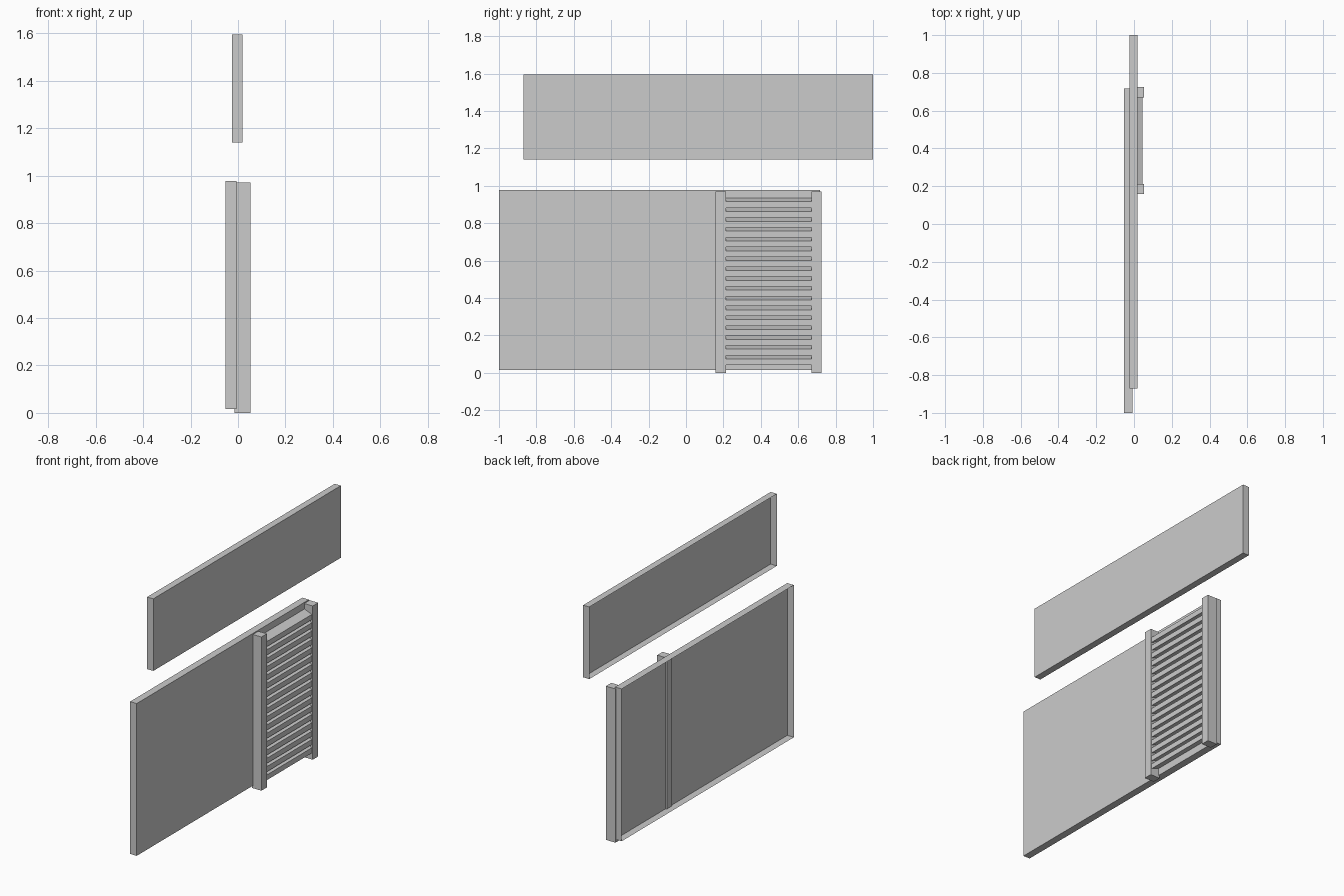
import bpy, bmesh

if "Cube" in bpy.data.objects:
    bpy.data.objects.remove(bpy.data.objects["Cube"])


def finish(name, bm):
    bmesh.ops.recalc_face_normals(bm, faces=bm.faces)
    mesh = bpy.data.meshes.new(name)
    bm.to_mesh(mesh)
    bm.free()
    obj = bpy.data.objects.new(name, mesh)
    bpy.context.collection.objects.link(obj)
    return obj


def prism(name, profile, y0, y1, open_back=False):
    """Extrude an (x, z) profile along y; optionally drop the -x face."""
    bm = bmesh.new()
    face = bm.faces.new([bm.verts.new((x, y0, z)) for x, z in profile])
    out = bmesh.ops.extrude_face_region(bm, geom=[face], use_keep_orig=True)
    moved = [g for g in out["geom"] if isinstance(g, bmesh.types.BMVert)]
    bmesh.ops.translate(bm, verts=moved, vec=(0, y1 - y0, 0))
    bmesh.ops.recalc_face_normals(bm, faces=bm.faces)
    if open_back:
        back = [f for f in bm.faces if f.normal.x < -0.9]
        mesh_faces = bmesh.ops.delete(bm, geom=back, context='FACES_ONLY')
        mesh = bpy.data.meshes.new(name)
        bm.to_mesh(mesh)
        bm.free()
        obj = bpy.data.objects.new(name, mesh)
        bpy.context.collection.objects.link(obj)
        return obj
    return finish(name, bm)


def rect(x0, x1, z0, z1):
    return [(x0, z0), (x1, z0), (x1, z1), (x0, z1)]


# Two wide panels, hollow and open at the back
prism("upper_panel", rect(-0.025, 0.018, 1.14, 1.595), -0.87, 1.0, True)
prism("lower_panel", rect(-0.053, -0.007, 0.016, 0.977), -1.0, 0.717, True)

# Upright posts of the louvre, reaching slightly through the lower panel
for side, y in (("left", 0.159), ("right", 0.671)):
    prism(side + "_post", rect(-0.015, 0.052, 0.0, 0.97), y, y + 0.054)

# Tilted louvre slats between the posts
for i in range(17):
    z = 0.041 + i * 0.0526
    prism(f"slat_{i + 1}",
          [(-0.006, z + 0.02), (0.046, z), (0.046, z + 0.033), (-0.006, z + 0.053)],
          0.212, 0.672)
